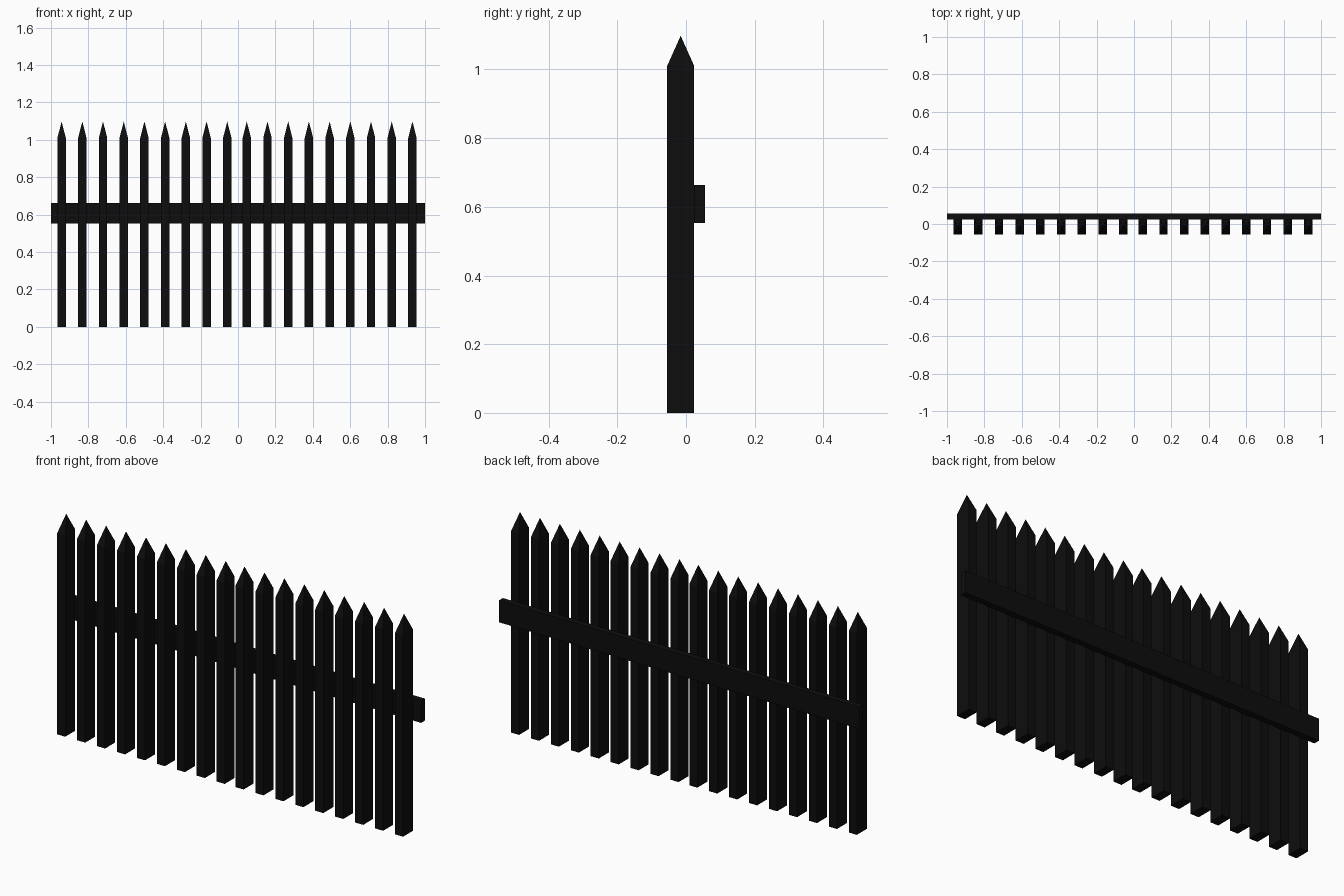
import bpy, bmesh

if "Cube" in bpy.data.objects:
    bpy.data.objects.remove(bpy.data.objects["Cube"])

# Near-black paint
paint = bpy.data.materials.new("black_paint")
paint.diffuse_color = (0.004, 0.004, 0.004, 1)
paint.use_nodes = True
paint.node_tree.nodes["Principled BSDF"].inputs["Base Color"].default_value = paint.diffuse_color


def make_object(name, bm):
    bmesh.ops.recalc_face_normals(bm, faces=bm.faces)
    mesh = bpy.data.meshes.new(name)
    bm.to_mesh(mesh)
    bm.free()
    mesh.materials.append(paint)
    obj = bpy.data.objects.new(name, mesh)
    bpy.context.collection.objects.link(obj)
    return obj


def box(lo, hi):
    bm = bmesh.new()
    bmesh.ops.create_cube(bm, size=1)
    for v in bm.verts:
        v.co = [lo[i] + (v.co[i] + 0.5) * (hi[i] - lo[i]) for i in range(3)]
    return bm


Y_FRONT, Y_BACK, Y_RAIL = -0.055, 0.024, 0.055
HALF_W, SHOULDER, TIP = 0.0225, 1.01, 1.098

# Square picket with a pyramid point
bm = box((-HALF_W, Y_FRONT, 0), (HALF_W, Y_BACK, SHOULDER))
bm.faces.ensure_lookup_table()
top = max(bm.faces, key=lambda f: f.calc_center_median().z)
bmesh.ops.poke(bm, faces=[top])
apex = next(v for v in bm.verts if abs(v.co.x) < 1e-4)
apex.co.z = TIP
picket = make_object("picket", bm)

# Two runs of nine pickets, with a slightly narrower middle gap
for start in (-0.943, 0.047):
    for i in range(9):
        p = picket.copy()
        p.location.x = start + i * 0.1107
        bpy.context.collection.objects.link(p)
bpy.data.objects.remove(picket)

# Horizontal rail behind the pickets
make_object("rail", box((-1, Y_BACK, 0.553), (1, Y_RAIL, 0.663)))
